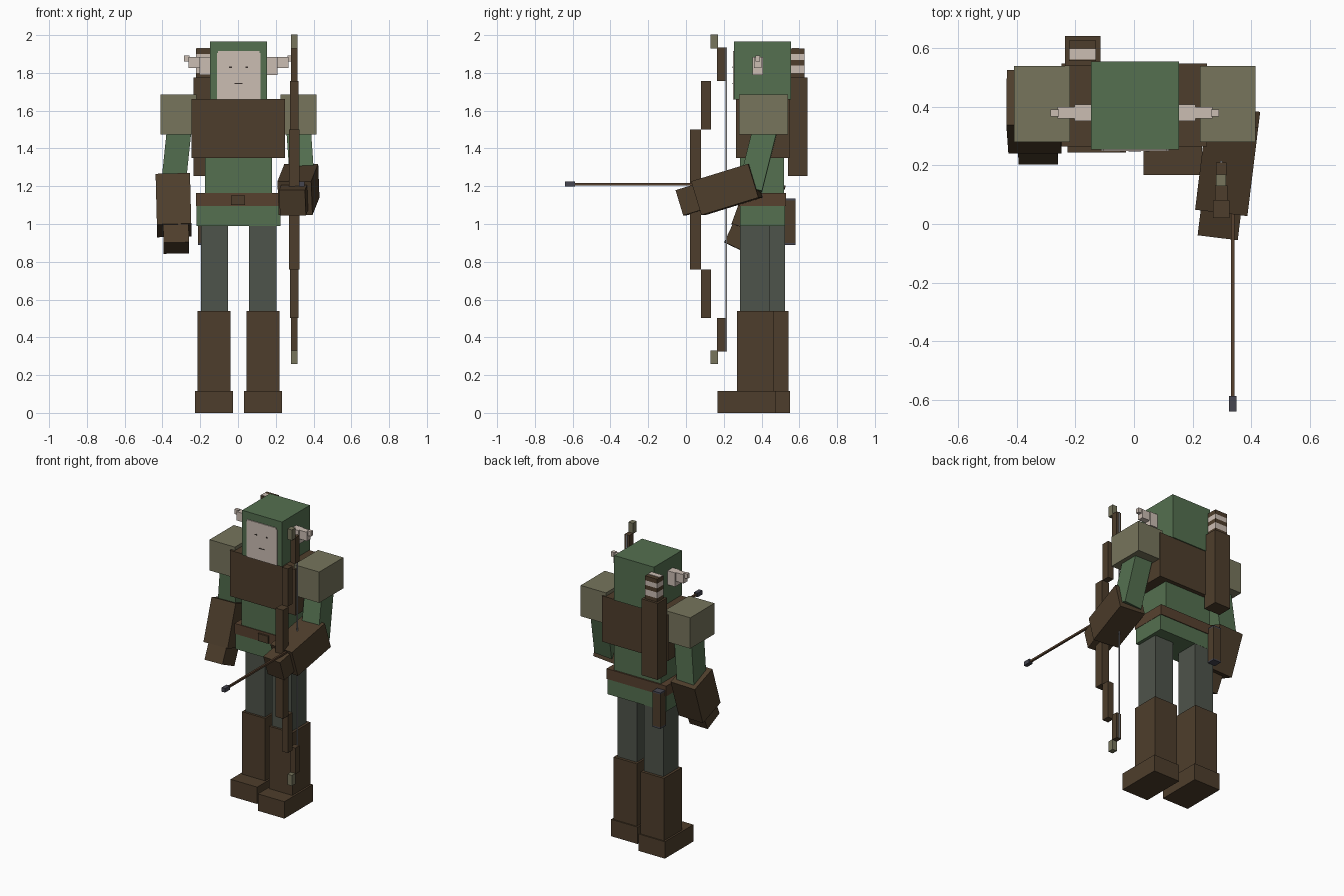
import bpy
import bmesh
from math import radians
from mathutils import Matrix, Euler, Vector


def material(name, rgb):
    m = bpy.data.materials.new(name)
    m.diffuse_color = (*rgb, 1)
    return m


GREEN = material("tunic green", (0.089, 0.162, 0.080))
OLIVE = material("olive", (0.184, 0.178, 0.107))
BROWN = material("leather brown", (0.076, 0.048, 0.025))
BELT = material("belt brown", (0.095, 0.053, 0.028))
CLOTH = material("trouser grey", (0.076, 0.087, 0.069))
SKIN = material("skin", (0.60, 0.51, 0.45))
STEEL = material("dark steel", (0.061, 0.061, 0.080))
DARK = material("face dark", (0.04, 0.03, 0.025))
CORD = material("cord grey", (0.30, 0.30, 0.32))


def block(name, mat, centre, size, rot=(0, 0, 0)):
    """Box with a centre, a size and a rotation in degrees."""
    bm = bmesh.new()
    bmesh.ops.create_cube(bm, size=1)
    turn = Euler([radians(a) for a in rot]).to_matrix().to_4x4()
    bm.transform(Matrix.Translation(Vector(centre)) @ turn @ Matrix.Diagonal((*size, 1)))
    mesh = bpy.data.meshes.new(name)
    bm.to_mesh(mesh)
    bm.free()
    mesh.materials.append(mat)
    ob = bpy.data.objects.new(name, mesh)
    bpy.context.collection.objects.link(ob)
    return ob


def span(name, mat, x, y, z):
    """Upright box from its x, y and z ranges."""
    lo, hi = Vector((x[0], y[0], z[0])), Vector((x[1], y[1], z[1]))
    return block(name, mat, (lo + hi) / 2, hi - lo)


# Head: hood, face plate, small eyes and mouth
span("hood", GREEN, (-0.147, 0.153), (0.255, 0.555), (1.66, 1.965))
span("face", SKIN, (-0.112, 0.120), (0.249, 0.256), (1.66, 1.905))
span("face_top", SKIN, (-0.105, 0.113), (0.249, 0.256), (1.905, 1.915))
for side in (-1, 1):
    x = 0.003 + side * 0.043
    span("eye", DARK, (x - 0.007, x + 0.007), (0.247, 0.25), (1.827, 1.834))
span("mouth", DARK, (-0.018, 0.024), (0.247, 0.25), (1.741, 1.746))

# Stepped ears, mirrored about the head centre
for side in (-1, 1):
    for a, b, half, z in ((0.14, 0.207, 0.028, (1.79, 1.885)),
                          (0.20, 0.265, 0.020, (1.825, 1.885)),
                          (0.26, 0.288, 0.012, (1.86, 1.892))):
        xs = sorted((0.003 + side * a, 0.003 + side * b))
        span("ear", SKIN, xs, (0.38 - half, 0.38 + half), z)

# Torso
span("body", GREEN, (-0.175, 0.180), (0.285, 0.52), (1.15, 1.37))
span("chest_armour", BROWN, (-0.247, 0.249), (0.265, 0.548), (1.35, 1.662))
span("tunic_skirt", GREEN, (-0.22, 0.225), (0.285, 0.525), (0.99, 1.10))
span("belt", BELT, (-0.222, 0.227), (0.28, 0.53), (1.095, 1.165))
span("buckle", BROWN, (-0.038, 0.038), (0.268, 0.285), (1.10, 1.15))

# Legs in a slight stride
for side, dy in ((-1, 0.078), (1, 0)):
    def leg(name, mat, a, b, y0, y1, z0, z1):
        xs = sorted((0.003 + side * a, 0.003 + side * b))
        span(name, mat, xs, (y0 + dy, y1 + dy), (z0, z1))
    leg("trouser_leg", CLOTH, 0.055, 0.20, 0.285, 0.446, 0.52, 1.0)
    leg("boot_shaft", BROWN, 0.042, 0.217, 0.27, 0.465, 0.10, 0.54)
    leg("boot_foot", BROWN, 0.030, 0.230, 0.167, 0.473, 0.0, 0.115)

# Shoulder pads
for side in (-1, 1):
    xs = sorted((0.003 + side * 0.222, 0.003 + side * 0.413))
    span("shoulder_pad", OLIVE, xs, (0.28, 0.54), (1.475, 1.685))

# Hanging arm
block("left_upper_arm", GREEN, (-0.325, 0.42, 1.37), (0.13, 0.135, 0.36), (3, 6, 0))
block("left_bracer", BROWN, (-0.341, 0.384, 1.10), (0.182, 0.20, 0.285), (-20, -1.5, 0))
block("left_hand", BROWN, (-0.328, 0.302, 0.95), (0.135, 0.14, 0.17), (-25, -1, 0))

# Arm holding the bow
block("right_upper_arm", GREEN, (0.33, 0.386, 1.37), (0.13, 0.128, 0.38), (-14, -4, 0))
block("right_bracer", BROWN, (0.320, 0.216, 1.183), (0.18, 0.318, 0.187), (17, 0, -7))
block("right_hand", BROWN, (0.296, 0.035, 1.131), (0.138, 0.13, 0.14), (17, 0, -7))

# Bow: grip, then stepped limbs mirrored about its middle
MID = 1.13
span("bow_grip", BROWN, (0.270, 0.326), (0.02, 0.08), (0.76, 1.50))
for side in (-1, 1):
    for name, mat, half, y, a, b in (
            ("bow_limb", BROWN, 0.022, (0.08, 0.132), 0.37, 0.627),
            ("bow_limb_end", BROWN, 0.018, (0.165, 0.21), 0.627, 0.805),
            ("bow_tip", OLIVE, 0.017, (0.13, 0.17), 0.80, 0.872)):
        zs = sorted((MID + side * a, MID + side * b))
        span(name, mat, (0.298 - half, 0.298 + half), y, zs)
span("bow_string", CORD, (0.294, 0.302), (0.209, 0.216), (0.325, 1.935))

# Nocked arrow
span("arrow_shaft", BELT, (0.331, 0.344), (-0.60, 0.15), (1.205, 1.218))
span("arrow_head", STEEL, (0.324, 0.351), (-0.64, -0.588), (1.198, 1.225))

# Quiver with banded arrow flights
span("quiver", BROWN, (-0.236, -0.115), (0.54, 0.643), (1.255, 1.775))
for i, (z0, z1) in enumerate(((1.77, 1.80), (1.80, 1.84), (1.84, 1.868),
                              (1.868, 1.90), (1.90, 1.93))):
    span("arrow_flights", (BROWN, SKIN)[i % 2], (-0.222, -0.130), (0.557, 0.627), (z0, z1))
span("flight_top", SKIN, (-0.220, -0.132), (0.562, 0.598), (1.928, 1.933))

# Dagger sheath on the back of the belt
span("dagger_sheath", BROWN, (-0.213, -0.155), (0.52, 0.58), (0.90, 1.125))
for z in ((0.89, 0.90), (1.125, 1.135)):
    span("sheath_cap", STEEL, (-0.213, -0.155), (0.52, 0.58), z)
